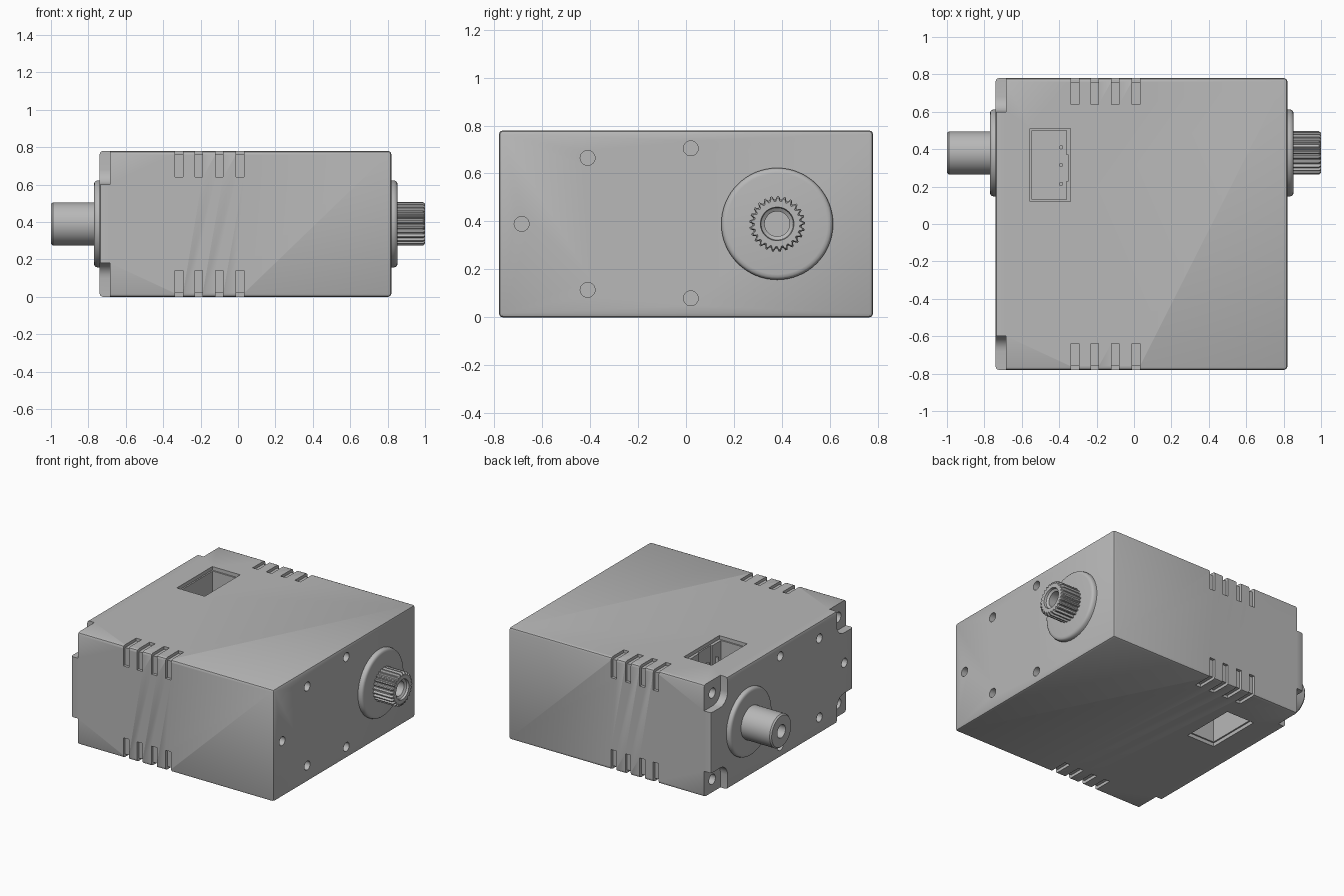
import bpy, bmesh, math
from mathutils import Matrix, Vector

cube = bpy.data.objects.get("Cube")
if cube:
    bpy.data.objects.remove(cube, do_unlink=True)

grey = bpy.data.materials.new("plain grey")
grey.use_nodes = True
colour = (0.48, 0.48, 0.48, 1)
grey.diffuse_color = colour
grey.node_tree.nodes["Principled BSDF"].inputs["Base Color"].default_value = colour

AXIS_Y, AXIS_Z = 0.38, 0.39
HALF, HEIGHT, LEFT, RIGHT = 0.78, 0.78, -0.74, 0.82


def finish(name, bm):
    bmesh.ops.recalc_face_normals(bm, faces=bm.faces)
    mesh = bpy.data.meshes.new(name)
    bm.to_mesh(mesh)
    bm.free()
    mesh.materials.append(grey)
    obj = bpy.data.objects.new(name, mesh)
    bpy.context.collection.objects.link(obj)
    return obj


def smooth(obj):
    bpy.ops.object.select_all(action="DESELECT")
    obj.select_set(True)
    bpy.context.view_layer.objects.active = obj
    bpy.ops.object.shade_smooth_by_angle(angle=math.radians(32))


def box(name, lo, hi, bevel=0, segments=2, along_x=False):
    lo, hi = Vector(lo), Vector(hi)
    bm = bmesh.new()
    bmesh.ops.create_cube(bm, size=1, matrix=Matrix.Translation((lo + hi) / 2)
                          @ Matrix.Diagonal((*(hi - lo), 1)))
    if bevel:
        edges = [e for e in bm.edges if not along_x
                 or abs(e.verts[0].co.x - e.verts[1].co.x) > 1e-4]
        bmesh.ops.bevel(bm, geom=edges, offset=bevel, segments=segments,
                        profile=0.5, affect="EDGES")
    return finish(name, bm)


def rod(name, centre, radius, length, axis="X", sides=24):
    turn = Matrix.Rotation(math.pi / 2, 4, "Y") if axis == "X" else Matrix()
    bm = bmesh.new()
    bmesh.ops.create_cone(bm, cap_ends=True, segments=sides, radius1=radius, radius2=radius,
                          depth=length, matrix=Matrix.Translation(centre) @ turn)
    return finish(name, bm)


def lathe(name, profile, sides=64, groove=0):
    """Spin (x, radius, toothed) points about the output axis."""
    bm = bmesh.new()
    rings = []
    for x, r, toothed in profile:
        ring = []
        for i in range(sides):
            a = math.tau * i / sides
            rr = r - groove if toothed and i % 4 > 1 else r
            ring.append(bm.verts.new((x, AXIS_Y + rr * math.cos(a), AXIS_Z + rr * math.sin(a))))
        rings.append(ring)
    for a, b in zip(rings, rings[1:]):
        for i in range(sides):
            j = (i + 1) % sides
            bm.faces.new((a[i], a[j], b[j], b[i]))
    bm.faces.new(rings[0])
    bm.faces.new(rings[-1])
    obj = finish(name, bm)
    smooth(obj)
    return obj


def cut(target, cutter):
    cutter.hide_render = True
    mod = target.modifiers.new("cut", "BOOLEAN")
    mod.operation, mod.solver, mod.object = "DIFFERENCE", "EXACT", cutter
    bpy.context.view_layer.objects.active = target
    bpy.ops.object.modifier_apply(modifier=mod.name)
    bpy.data.objects.remove(cutter, do_unlink=True)


# Rounded case
case = box("case", (LEFT, -HALF, 0), (RIGHT, HALF, HEIGHT), bevel=0.017)

# Stepped mounting corners with screw holes
for sy in (-1, 1):
    for sz in (-1, 1):
        y, z = sorted((sy * 0.6, sy * 1.0)), sorted((AXIS_Z + sz * 0.21, AXIS_Z + sz * 0.6))
        cut(case, box("corner_cutter", (-0.9, y[0], z[0]), (-0.685, y[1], z[1]),
                      bevel=0.08, segments=6, along_x=True))
        cut(case, rod("corner_hole_cutter", (-0.685, sy * 0.69, AXIS_Z + sz * 0.3), 0.035, 0.2))

# Grip grooves wrapping the long edges
for x in (-0.315, -0.21, -0.1, 0.01):
    for sy in (-1, 1):
        for sz in (-1, 1):
            for y_in, z_in in ((0.64, 0.37), (0.76, 0.25)):
                y, z = sorted((sy * y_in, sy)), sorted((AXIS_Z + sz * z_in, AXIS_Z + sz * 0.6))
                cut(case, box("groove_cutter", (x - 0.021, y[0], z[0]), (x + 0.021, y[1], z[1])))

# Screw holes on both end faces
for y, z in ((-0.41, 0.665), (0.02, 0.705), (-0.685, 0.39), (-0.41, 0.115), (0.02, 0.08)):
    for x in (LEFT, RIGHT):
        cut(case, rod("screw_hole_cutter", (x, y, z), 0.031, 0.12))

# Connector sockets with a stepped rim, top and bottom
for z_rim, z_deep, z_out in ((0.755, 0.55, 0.9), (0.025, 0.32, -0.1)):
    for x0, x1, y0, y1, z in ((-0.555, -0.34, 0.12, 0.51, z_rim),
                              (-0.545, -0.36, 0.13, 0.5, z_deep),
                              (-0.4, -0.35, 0.23, 0.37, z_deep)):
        lo, hi = sorted((z, z_out))
        cut(case, box("socket_cutter", (x0, y0, lo), (x1, y1, hi)))
smooth(case)

# Connector pins
for y in (0.215, 0.315, 0.41):
    rod("top_pin", (-0.39, y, 0.61), 0.011, 0.14, "Z", 12)
    rod("bottom_pin", (-0.39, y, 0.25), 0.011, 0.16, "Z", 12)

# Bearing collars
for name, x, s in (("splined_collar", 0.853, 1), ("plain_collar", -0.77, -1)):
    lathe(name, [(x - s * 0.06, 0.233, 0), (x - s * 0.02, 0.233, 0), (x - s * 0.008, 0.229, 0),
                 (x - s * 0.002, 0.222, 0), (x, 0.21, 0)])

# Splined output shaft with a stepped bore
lathe("splined_shaft", [(0.83, 0.116, 1), (0.99, 0.116, 1), (1.0, 0.107, 1), (1.0, 0.07, 0),
                        (0.985, 0.067, 0), (0.975, 0.052, 0), (0.87, 0.052, 0)],
      sides=100, groove=0.013)

# Plain support shaft with a bore
lathe("plain_shaft", [(-0.75, 0.115, 0), (-0.99, 0.115, 0), (-1.0, 0.107, 0),
                      (-1.0, 0.045, 0), (-0.85, 0.045, 0)])
